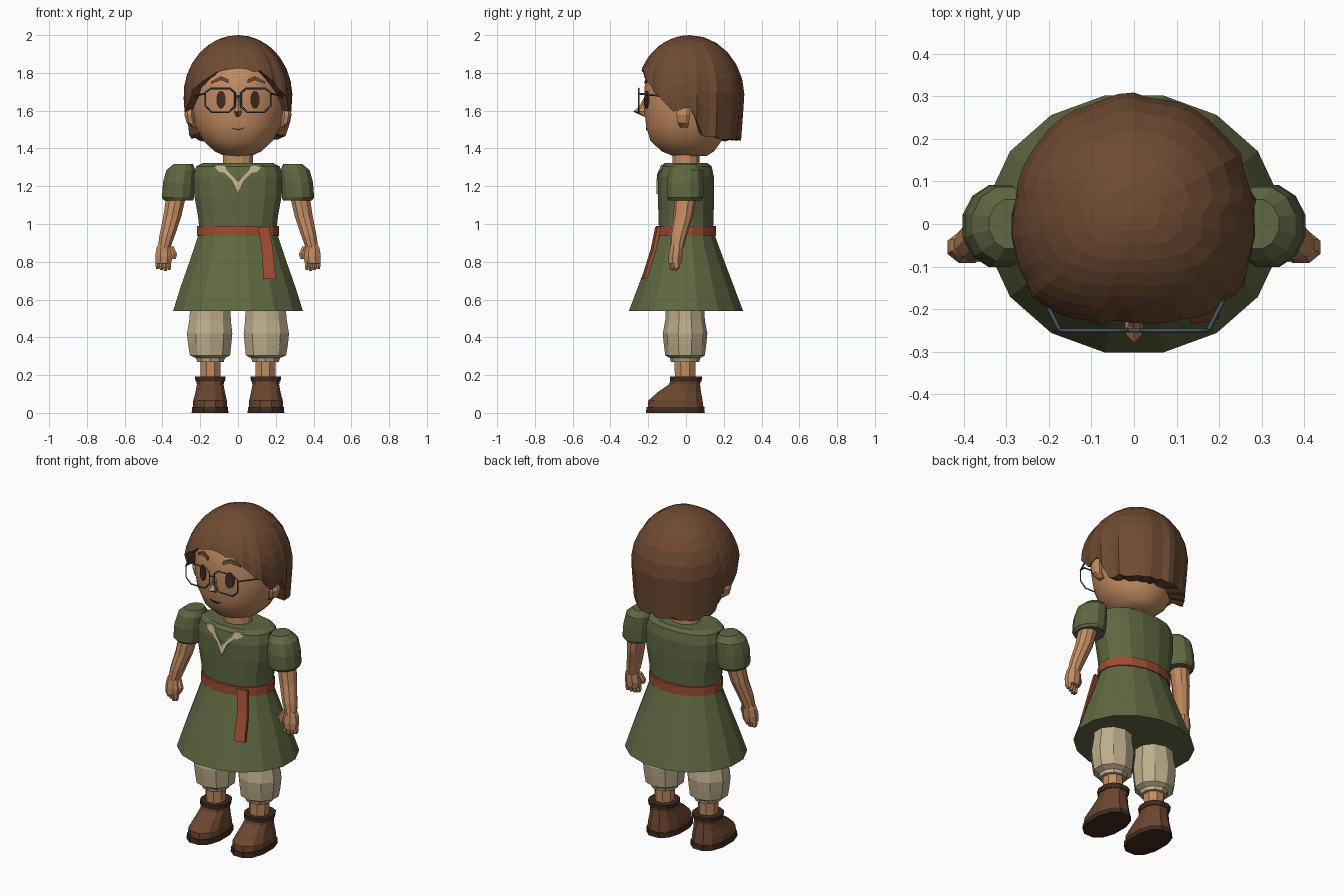
import bpy, bmesh, math, random
from mathutils import Vector
from mathutils.bvhtree import BVHTree

if "Cube" in bpy.data.objects:
    bpy.data.objects.remove(bpy.data.objects["Cube"])

random.seed(4)


def mat(name, r, g, b):
    m = bpy.data.materials.new(name)
    m.diffuse_color = [(c / 255 / 12.92 if c < 11 else ((c / 255 + 0.055) / 1.055) ** 2.4)
                       for c in (r, g, b)] + [1]
    m.use_nodes = True
    m.node_tree.nodes["Principled BSDF"].inputs["Base Color"].default_value = m.diffuse_color
    return m


SKIN = mat("skin", 196, 140, 98)
HAIR = mat("hair brown", 110, 74, 50)
GREEN = mat("tunic green", 95, 104, 66)
BEIGE = mat("linen beige", 190, 174, 140)
RED = mat("sash red", 158, 76, 50)
BOOT = mat("boot leather", 108, 70, 48)
DARK = mat("dark brown", 66, 42, 28)
METAL = mat("frame slate", 72, 86, 96)


def add(name, bm, m, smooth=False):
    bmesh.ops.recalc_face_normals(bm, faces=bm.faces[:])
    me = bpy.data.meshes.new(name)
    bm.to_mesh(me)
    bm.free()
    me.materials.append(m)
    for p in me.polygons:
        p.use_smooth = smooth
    ob = bpy.data.objects.new(name, me)
    bpy.context.collection.objects.link(ob)
    return ob


def skin_rings(bm, rings):
    for a, b in zip(rings, rings[1:]):
        for i in range(len(a)):
            j = (i + 1) % len(a)
            bm.faces.new((a[i], a[j], b[j], b[i]))


def loft(name, sections, m, n=12, power=1.0, smooth=False):
    """Stack of (cx, cy, z, rx, ry) ovals, capped at both ends."""
    bm = bmesh.new()
    rings = []
    for cx, cy, z, rx, ry in sections:
        ring = []
        for i in range(n):
            a = math.tau * (i + 0.5) / n
            c, s = math.cos(a), math.sin(a)
            ring.append(bm.verts.new((cx + rx * math.copysign(abs(c) ** power, c),
                                      cy + ry * math.copysign(abs(s) ** power, s), z)))
        rings.append(ring)
    skin_rings(bm, rings)
    bm.faces.new(rings[0])
    bm.faces.new(rings[-1])
    return add(name, bm, m, smooth)


def side_loft(name, s, sections, m, n=10, **kw):
    return loft(name, [(x * s, *r) for x, *r in sections], m, n, **kw)


def decal(name, pts, target, m, lift=0.006):
    """Thin plate from an x-z outline, laid on the front of target."""
    tree = BVHTree.FromObject(target, bpy.context.evaluated_depsgraph_get())
    bm = bmesh.new()
    front, back = [], []
    for x, z in pts:
        hit = tree.ray_cast(Vector((x, -2, z)), Vector((0, 1, 0)))[0]
        y = hit.y if hit else -0.1
        front.append(bm.verts.new((x, y - lift, z)))
        back.append(bm.verts.new((x, y + 0.002, z)))
    bm.faces.new(front)
    bm.faces.new(back)
    skin_rings(bm, [front, back])
    return add(name, bm, m)


def tube(name, pts, r, m, cyclic=False):
    cu = bpy.data.curves.new(name, 'CURVE')
    cu.dimensions = '3D'
    cu.bevel_depth = r
    cu.bevel_resolution = 0
    sp = cu.splines.new('POLY')
    sp.points.add(len(pts) - 1)
    for p, co in zip(sp.points, pts):
        p.co = (*co, 1)
    sp.use_cyclic_u = cyclic
    cu.materials.append(m)
    ob = bpy.data.objects.new(name, cu)
    bpy.context.collection.objects.link(ob)


# Head, nose and neck
head = loft("head", [(0, 0.02, 1.36, .07, .09), (0, 0.01, 1.385, .125, .14), (0, 0, 1.44, .185, .19),
                     (0, 0, 1.52, .228, .213), (0, 0, 1.62, .245, .224), (0, 0, 1.72, .245, .222),
                     (0, 0, 1.82, .22, .205), (0, 0, 1.9, .16, .15)], SKIN, 24, smooth=True)
bpy.context.view_layer.update()
loft("neck", [(0, 0, 1.26, .085, .075), (0, 0, 1.4, .08, .072)], SKIN)
loft("nose", [(0, -.215, 1.57, .012, .012), (0, -.235, 1.595, .024, .045),
              (0, -.222, 1.62, .014, .028), (0, -.21, 1.67, .008, .012)], SKIN, 6)

# Hair cap: columns run from the crown down to a hairline that varies around the head
LINE = [(0, 1.83), (22, 1.805), (45, 1.735), (62, 1.66), (72, 1.6), (84, 1.6), (94, 1.62),
        (101, 1.47), (135, 1.44), (180, 1.45)]


def hairline(deg):
    for (a, za), (b, zb) in zip(LINE, LINE[1:]):
        if deg <= b:
            return za + (zb - za) * (deg - a) / (b - a)
    return LINE[-1][1]


bm = bmesh.new()
N, ROWS = 48, 9
rings = [[] for _ in range(ROWS + 1)]
for i in range(N):
    phi = math.tau * i / N
    deg = math.degrees(min(phi, math.tau - phi))
    zl = hairline(deg) + random.uniform(-.01, .01)
    length = math.acos((zl - 1.68) / .32) if zl > 1.68 else math.pi / 2 + (1.68 - zl) / .32
    wave = random.uniform(-.025, .025) + (.015 if i % 4 < 2 else -.01)
    for k in range(ROWS + 1):
        t = min(k + 1, ROWS) / ROWS
        a = length * t
        if a < math.pi / 2:
            z, f = 1.68 + .32 * math.cos(a), math.sin(a)
        else:
            z, f = 1.68 - .32 * (a - math.pi / 2), 1 - .09 * (a - math.pi / 2)
        f *= 1 + wave * t
        if k == ROWS:
            f, z = f * .62, z + .02
        sx, cy = math.sin(phi), math.cos(phi)
        p = .85 if cy > 0 else 1
        x = .285 * f * math.copysign(abs(sx) ** p, sx)
        y = .02 - .285 * f * math.copysign(abs(cy) ** p, cy)
        rings[k].append(bm.verts.new((x, y, z)))
top = bm.verts.new((0, .02, 2))
for i in range(N):
    bm.faces.new((top, rings[0][i], rings[0][(i + 1) % N]))
skin_rings(bm, rings)
add("hair", bm, HAIR)

# Face details, glasses and ears
decal("mouth", [(-.04, 1.512), (0, 1.503), (.04, 1.512), (.025, 1.502), (0, 1.496), (-.025, 1.502)], head, DARK)
for s in (-1, 1):
    decal("eye", [(s * .09 + .025 * math.cos(a), 1.658 + .048 * math.sin(a))
                  for a in [math.tau * i / 14 for i in range(14)]], head, DARK)
    decal("eyebrow", [(s * x, z) for x, z in ((.05, 1.745), (.09, 1.762), (.142, 1.742),
                                              (.142, 1.755), (.09, 1.782), (.05, 1.765))], head, HAIR, .009)
    tube("glasses_rim", [(s * (.094 + x), -.25, 1.655 + z) for x, z in
                         ((-.078, -.03), (-.078, .04), (-.05, .063), (.05, .063),
                          (.08, .04), (.08, -.03), (.045, -.063), (-.045, -.063))], .005, METAL, True)
    tube("glasses_temple", [(s * .174, -.25, 1.69), (s * .225, -.15, 1.68), (s * .262, 0, 1.63)], .005, METAL)
    side_loft("ear", s, [(.225, -.01, 1.51, .014, .02), (.25, -.015, 1.535, .024, .032),
                         (.258, -.015, 1.58, .028, .04), (.25, -.01, 1.63, .02, .03)], SKIN, 8)
tube("glasses_bridge", [(-.018, -.25, 1.675), (.018, -.25, 1.675)], .005, METAL)

# Tunic: bodice and flared skirt
bodice = loft("tunic_bodice", [(0, 0, .94, .205, .145), (0, 0, 1.04, .215, .148), (0, 0, 1.15, .235, .152),
                               (0, 0, 1.25, .24, .15), (0, 0, 1.305, .225, .138), (0, 0, 1.322, .19, .115)],
              GREEN, 16, .85)
loft("tunic_skirt", [(0, 0, .54, .35, .308), (0, 0, .66, .312, .262), (0, 0, .8, .262, .208),
                     (0, 0, .96, .207, .148)], GREEN, 16)
bpy.context.view_layer.update()

# Neck opening with linen trim
decal("neck_opening", [(-.085, 1.31), (0, 1.21), (.085, 1.31)], bodice, SKIN, .004)
for s in (-1, 1):
    decal("collar_trim", [(s * x, z) for x, z in
                          ((0, 1.16), (.035, 1.235), (.07, 1.27), (.1, 1.275), (.135, 1.312),
                           (.07, 1.312), (.035, 1.265), (0, 1.215))], bodice, BEIGE, .008)

# Sash and hanging end
loft("sash", [(0, 0, .937, .222, .162), (0, 0, .99, .222, .162)], RED, 16)
bm = bmesh.new()
ring = []
for x0, x1, y, z in ((.105, .165, -.155, .985), (.125, .185, -.178, .87), (.135, .2, -.228, .71)):
    ring.append([bm.verts.new(p) for p in ((x0, y - .008, z), (x1, y + .004, z),
                                          (x1, y + .022, z), (x0, y + .012, z))])
skin_rings(bm, ring)
bm.faces.new(ring[0])
bm.faces.new(ring[-1])
add("sash_end", bm, RED)

for s in (-1, 1):
    # Sleeve, arm, hand
    side_loft("sleeve", s, [(.315, -.005, 1.125, .08, .09), (.318, -.005, 1.14, .088, .1),
                            (.312, -.005, 1.22, .088, .1), (.302, 0, 1.285, .08, .09),
                            (.29, 0, 1.318, .052, .06)], GREEN, 12)
    side_loft("arm", s, [(.392, -.05, .87, .034, .036), (.375, -.04, .94, .043, .045),
                         (.348, -.015, 1.04, .05, .052), (.325, 0, 1.16, .055, .058)], SKIN)
    side_loft("hand", s, [(.395, -.058, .79, .044, .036), (.392, -.055, .83, .05, .04),
                          (.392, -.05, .872, .043, .038), (.392, -.05, .89, .034, .034)], SKIN, 8)
    for k in range(4):
        x, y = .365 + .02 * k, -.07 + .006 * k
        side_loft("finger", s, [(x, y, .752 + .005 * abs(k - 1), .009, .014), (x, y, .775, .013, .02),
                                (x, y, .805, .012, .018)], SKIN, 6)
    side_loft("thumb", s, [(.34, -.072, .815, .011, .012), (.337, -.07, .84, .017, .018),
                           (.352, -.06, .88, .014, .015)], SKIN, 6)
    # Breeches, ankle
    side_loft("breeches_leg", s, [(.146, -.005, .27, .074, .075), (.146, -.005, .29, .08, .08),
                                  (.148, -.005, .305, .112, .105), (.15, -.005, .36, .12, .112),
                                  (.15, -.005, .42, .126, .118), (.148, -.005, .49, .116, .105),
                                  (.146, -.005, .58, .11, .1)], BEIGE)
    side_loft("ankle", s, [(.146, -.005, .15, .056, .058), (.146, -.005, .28, .058, .06)], SKIN, 8)
    # Boot with sole and strap
    side_loft("boot_sole", s, [(.148, -.056, 0, .1, .16), (.148, -.056, .03, .098, .158)], DARK, 12, power=.85)
    side_loft("boot", s, [(.148, -.055, .03, .093, .152), (.148, -.056, .065, .092, .148),
                          (.147, -.035, .11, .08, .118), (.147, -.008, .15, .073, .085),
                          (.147, 0, .178, .078, .082)], BOOT, 12, power=.85)
    side_loft("boot_strap", s, [(.147, -.002, .165, .08, .086), (.147, 0, .192, .084, .088)], DARK, 12, power=.85)
